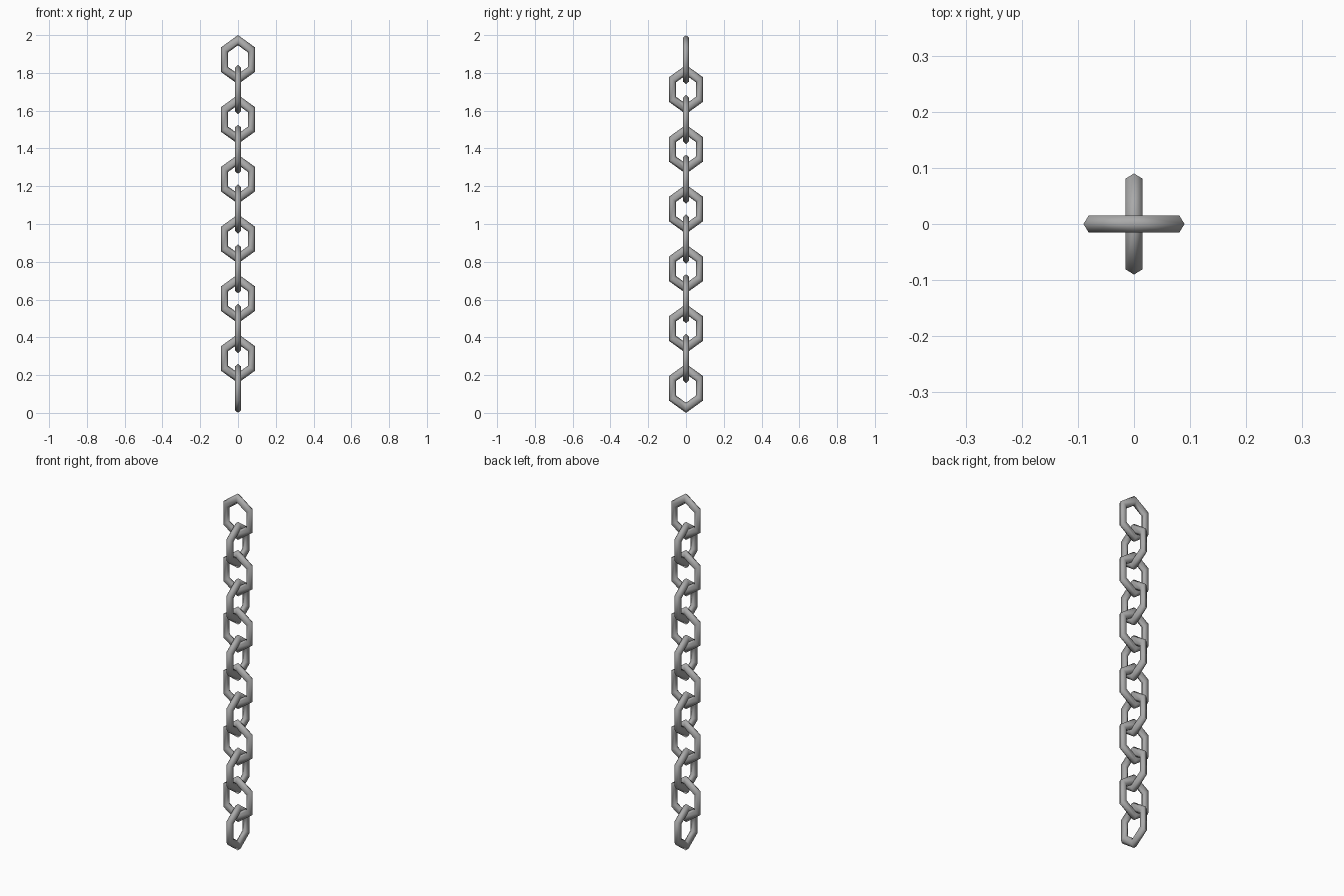
import bpy
import bmesh
from math import sin, cos, pi, radians
from mathutils import Matrix

cube = bpy.data.objects.get("Cube")
if cube:
    bpy.data.objects.remove(cube, do_unlink=True)

LINKS = 12
HEIGHT = 0.26                          # overall height of one link
PITCH = (2 - HEIGHT) / (LINKS - 1)     # spacing between links
SIDES = 6
OUTER = 0.104                          # outer radius of the hexagon
WIRE = 0.0215                          # wire radius in the plane of the link
DEPTH = 0.0175                         # wire radius across the link
RING = OUTER - WIRE                    # radius of the hexagon's centre line
TALL = HEIGHT / 2 / OUTER              # links are taller than wide

steel = bpy.data.materials.new("dull steel")
steel.use_nodes = True
grey = (0.4, 0.4, 0.4, 1)
steel.diffuse_color = grey
steel.node_tree.nodes["Principled BSDF"].inputs["Base Color"].default_value = grey


def link_mesh():
    """Six-sided ring of six-sided wire, point up, elongated along z."""
    bm = bmesh.new()
    rings = []
    for i in range(SIDES):
        a = radians(90) + i * 2 * pi / SIDES
        ring = []
        for j in range(SIDES):
            b = j * 2 * pi / SIDES
            r = RING + WIRE * cos(b)
            ring.append(bm.verts.new((r * cos(a), DEPTH * sin(b), r * sin(a) * TALL)))
        rings.append(ring)
    for i in range(SIDES):
        here, there = rings[i], rings[(i + 1) % SIDES]
        for j in range(SIDES):
            k = (j + 1) % SIDES
            bm.faces.new((here[j], here[k], there[k], there[j]))
    bmesh.ops.recalc_face_normals(bm, faces=bm.faces)
    for face in bm.faces:
        face.smooth = True
    mesh = bpy.data.meshes.new("chain_link")
    bm.to_mesh(mesh)
    bm.free()
    mesh.materials.append(steel)
    return mesh


# Chain: every second link is turned a quarter
mesh = link_mesh()
for n in range(LINKS):
    link = bpy.data.objects.new(f"chain_link_{n + 1}", mesh)
    z = 2 - HEIGHT / 2 - n * PITCH
    link.matrix_world = Matrix.Translation((0, 0, z)) @ Matrix.Rotation(radians(90) * (n % 2), 4, "Z")
    bpy.context.collection.objects.link(link)
